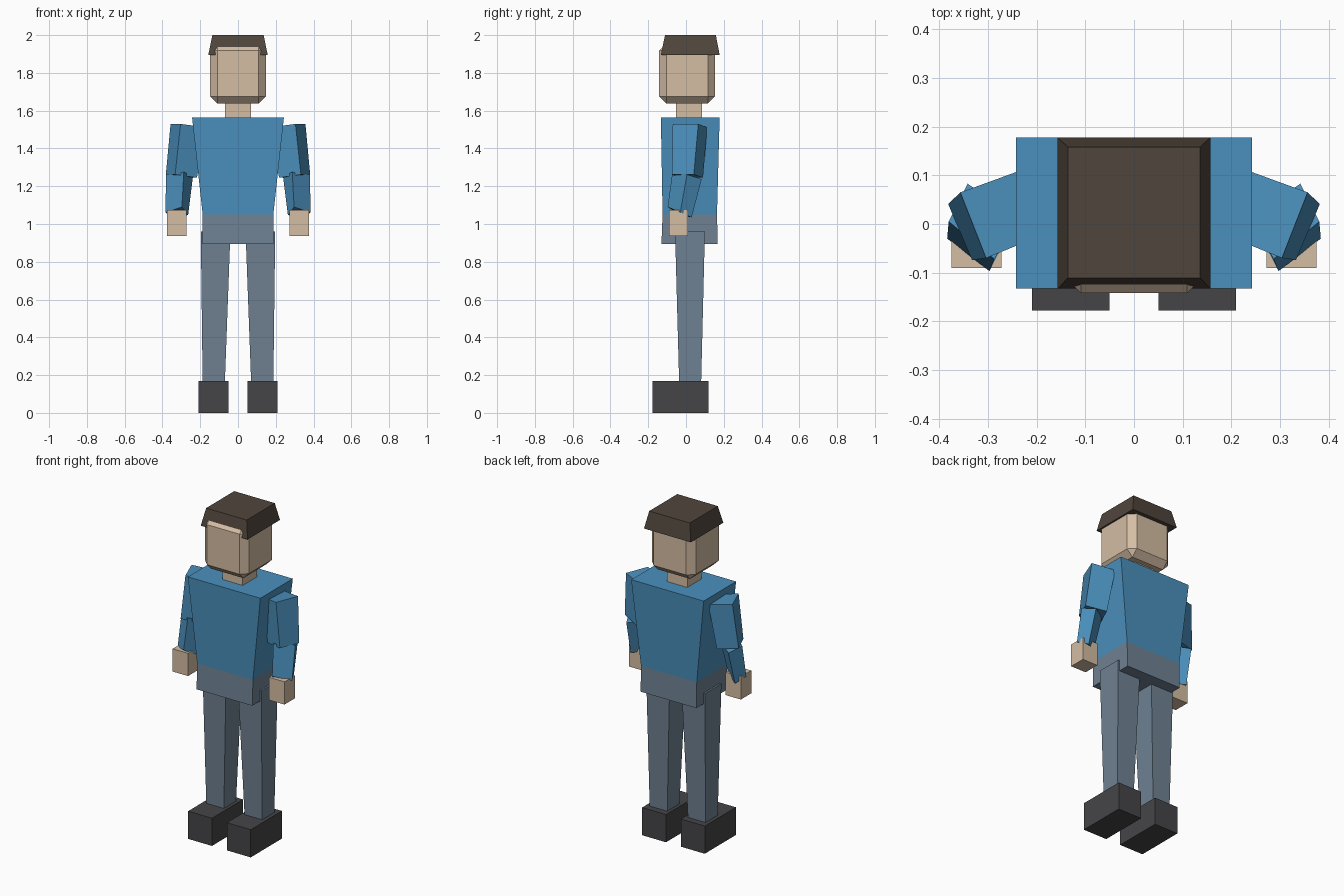
import bpy, bmesh


def material(name, r, g, b):
    m = bpy.data.materials.new(name)
    m.diffuse_color = (r, g, b, 1)
    return m


skin = material("skin", 0.66, 0.51, 0.37)
shirt = material("shirt", 0.07, 0.28, 0.51)
trousers = material("trousers", 0.16, 0.22, 0.29)
leather = material("shoe_leather", 0.06, 0.06, 0.065)
brown = material("hair_brown", 0.08, 0.06, 0.045)


def rect(x0, x1, y0, y1, z):
    return [(x0, y0, z), (x1, y0, z), (x1, y1, z), (x0, y1, z)]


def block(name, mat, bottom, top, mirror=False, bevel=0):
    """Six-sided block spanning two four-point loops."""
    bm = bmesh.new()
    lo = [bm.verts.new(p) for p in bottom]
    hi = [bm.verts.new(p) for p in top]
    bm.faces.new(lo[::-1])
    bm.faces.new(hi)
    for i in range(4):
        j = (i + 1) % 4
        bm.faces.new((lo[i], lo[j], hi[j], hi[i]))
    bmesh.ops.recalc_face_normals(bm, faces=bm.faces)
    if bevel:
        bmesh.ops.bevel(bm, geom=bm.edges[:], offset=bevel, segments=1,
                        affect='EDGES')
    me = bpy.data.meshes.new(name)
    bm.to_mesh(me)
    bm.free()
    me.materials.append(mat)
    ob = bpy.data.objects.new(name, me)
    bpy.context.collection.objects.link(ob)
    if mirror:
        mod = ob.modifiers.new("mirror", 'MIRROR')
        mod.use_mirror_merge = False
    return ob


# Shoes and legs
block("shoes", leather, rect(0.05, 0.21, -0.178, 0.12, 0),
      rect(0.05, 0.21, -0.178, 0.12, 0.168), mirror=True)
block("legs", trousers, rect(0.07, 0.187, -0.036, 0.08, 0.15),
      rect(0.04, 0.197, -0.058, 0.10, 0.96), mirror=True)

# Pelvis and torso
block("pelvis", trousers, rect(-0.187, 0.187, -0.13, 0.168, 0.895),
      rect(-0.187, 0.187, -0.124, 0.164, 1.05))
block("torso", shirt, rect(-0.187, 0.187, -0.124, 0.164, 1.05),
      rect(-0.243, 0.243, -0.133, 0.178, 1.563))

# Neck, chamfered head, hair cap
block("neck", skin, rect(-0.068, 0.068, -0.052, 0.085, 1.55),
      rect(-0.068, 0.068, -0.052, 0.085, 1.66))
block("head", skin, rect(-0.147, 0.147, -0.142, 0.154, 1.638),
      rect(-0.147, 0.147, -0.142, 0.154, 1.957), bevel=0.038)
block("hair", brown, rect(-0.157, 0.157, -0.133, 0.178, 1.896),
      rect(-0.136, 0.136, -0.111, 0.158, 2.0))

# Arms, turned outward and slightly bent (loops: outer, back, inner, front)
block("upper_arms", shirt,
      [(0.382, 0.041, 1.262), (0.270, 0.090, 1.245),
       (0.217, -0.025, 1.245), (0.333, -0.074, 1.262)],
      [(0.357, 0.065, 1.53), (0.228, 0.112, 1.512),
       (0.176, -0.018, 1.512), (0.304, -0.070, 1.53)], mirror=True)
block("forearms", shirt,
      [(0.384, -0.030, 1.062), (0.350, 0.030, 1.035),
       (0.264, -0.030, 1.047), (0.297, -0.097, 1.09)],
      [(0.381, 0.005, 1.262), (0.342, 0.083, 1.238),
       (0.238, 0.010, 1.255), (0.287, -0.072, 1.275)], mirror=True)
block("hands", skin, rect(0.272, 0.375, -0.09, 0.01, 0.937),
      rect(0.272, 0.375, -0.09, 0.01, 1.075), mirror=True)
